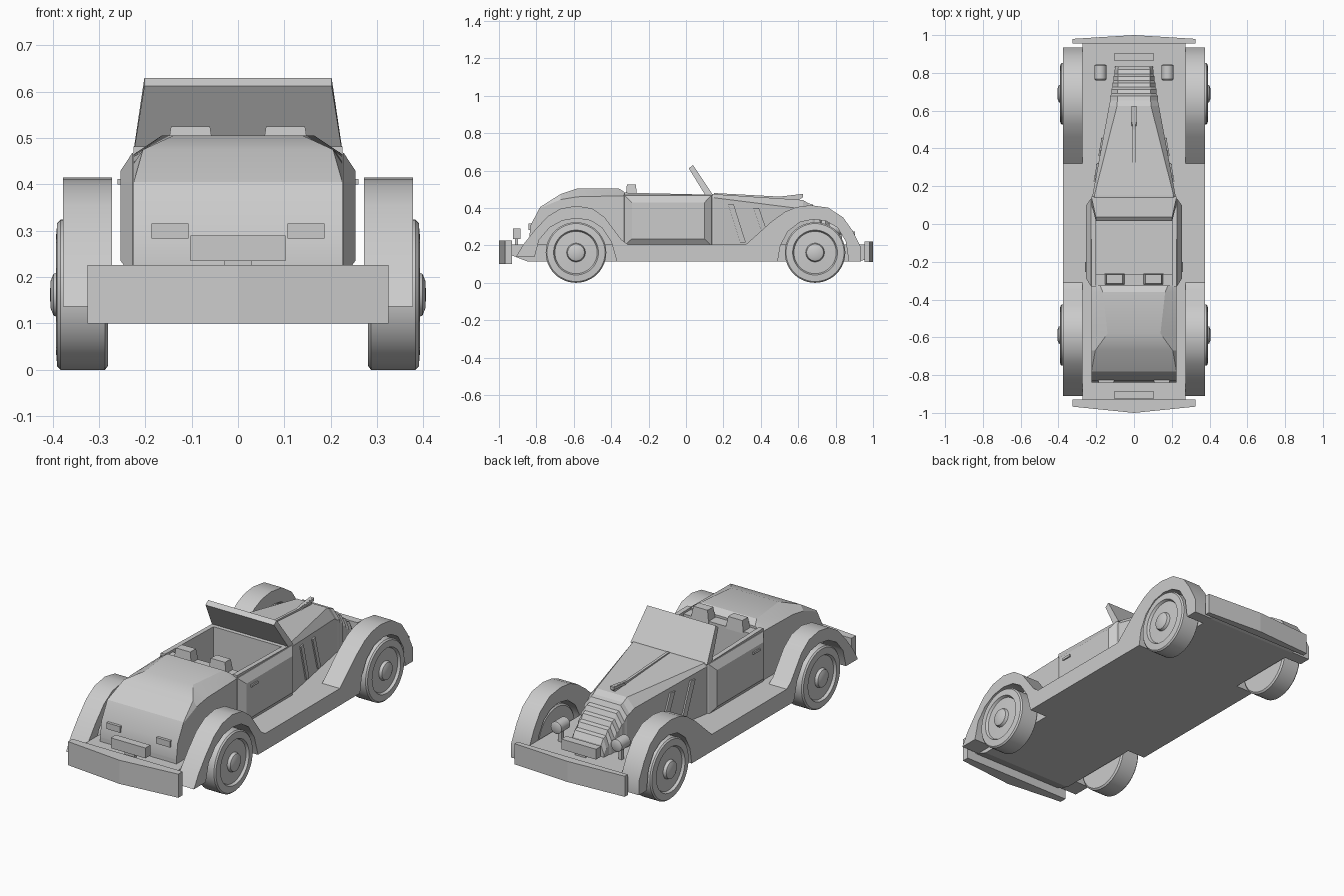
import bpy, bmesh
from math import pi
from mathutils import Vector, Matrix

if "Cube" in bpy.data.objects:
    bpy.data.objects.remove(bpy.data.objects["Cube"])

grey = bpy.data.materials.new("plain grey")
grey.use_nodes = True
grey.diffuse_color = (0.6, 0.6, 0.6, 1)
grey.node_tree.nodes["Principled BSDF"].inputs["Base Color"].default_value = (0.6, 0.6, 0.6, 1)


def finish(name, bm, angle=None):
    bmesh.ops.remove_doubles(bm, verts=bm.verts, dist=1e-5)
    bmesh.ops.recalc_face_normals(bm, faces=bm.faces)
    mesh = bpy.data.meshes.new(name)
    bm.to_mesh(mesh)
    bm.free()
    mesh.materials.append(grey)
    ob = bpy.data.objects.new(name, mesh)
    bpy.context.collection.objects.link(ob)
    if angle:
        bpy.ops.object.select_all(action='DESELECT')
        ob.select_set(True)
        bpy.context.view_layer.objects.active = ob
        bpy.ops.object.shade_smooth_by_angle(angle=angle)
    return ob


def loft(name, rings, angle=None):
    """Skin a list of equal closed rings and cap both ends."""
    bm = bmesh.new()
    loops = [[bm.verts.new(p) for p in ring] for ring in rings]
    for a, b in zip(loops, loops[1:]):
        for i in range(len(a)):
            j = (i + 1) % len(a)
            bm.faces.new((a[i], a[j], b[j], b[i]))
    bm.faces.new(loops[0])
    bm.faces.new(loops[-1])
    return finish(name, bm, angle)


def slab(name, outline, x0, x1, angle=None):
    """Side outline (y, z) extruded along x."""
    return loft(name, [[(x, y, z) for y, z in outline] for x in (x0, x1)], angle)


def box(name, x, y, z, taper=1.0):
    cx, cy = sum(x) / 2, sum(y) / 2
    ring = lambda s, h: [(cx + (a - cx) * s, cy + (b - cy) * s, h)
                         for a, b in ((x[0], y[0]), (x[1], y[0]), (x[1], y[1]), (x[0], y[1]))]
    return loft(name, [ring(1, z[0]), ring(taper, z[1])])


def lathe(name, profile, matrix, steps=48):
    """Spin (radius, x) points about the x axis."""
    bm = bmesh.new()
    pts = [bm.verts.new((x, 0, r)) for r, x in profile]
    edges = [bm.edges.new(e) for e in zip(pts, pts[1:])]
    bmesh.ops.spin(bm, geom=pts + edges, cent=(0, 0, 0), axis=(1, 0, 0),
                   angle=2 * pi, steps=steps, use_duplicate=False)
    bm.transform(matrix)
    return finish(name, bm, 0.6)


def section(y, w, shoulder, wt, top, bottom=0.19):
    return [(-w, y, bottom), (-w, y, shoulder), (-wt, y, top),
            (wt, y, top), (w, y, shoulder), (w, y, bottom)]


# Chassis and bowed bumpers
slab("chassis", [(-0.94, 0.15), (-0.94, 0.205), (0.975, 0.205), (0.975, 0.13),
                 (0.93, 0.115), (-0.85, 0.115)], -0.272, 0.272)


def bumper(name, inner, end, middle, z):
    plan = [(-0.325, inner), (-0.325, end), (0, middle), (0.325, end), (0.325, inner)]
    loft(name, [[(x, y, h) for x, y in plan] for h in z])


bumper("rear_bumper", -0.93, -0.967, -1.0, (0.1, 0.226))
bumper("front_bumper", 0.955, 0.98, 1.0, (0.11, 0.22))

# Fenders joined by running boards
fender = [(-0.91, 0.137), (-0.87, 0.205), (-0.81, 0.28), (-0.74, 0.355), (-0.67, 0.397),
          (-0.585, 0.412), (-0.5, 0.397), (-0.435, 0.35), (-0.345, 0.23), (-0.31, 0.205),
          (0.32, 0.205), (0.46, 0.33), (0.53, 0.38), (0.59, 0.405), (0.665, 0.415),
          (0.76, 0.402), (0.84, 0.35), (0.89, 0.28), (0.935, 0.19), (0.935, 0.115),
          (0.87, 0.115), (0.855, 0.22), (0.81, 0.295), (0.75, 0.33), (0.685, 0.34),
          (0.61, 0.325), (0.545, 0.275), (0.505, 0.2), (0.49, 0.115),
          (-0.37, 0.115), (-0.4, 0.22), (-0.45, 0.295), (-0.51, 0.333), (-0.585, 0.345),
          (-0.66, 0.333), (-0.73, 0.295), (-0.785, 0.23), (-0.81, 0.137)]
for side, s in (("right", -1), ("left", 1)):
    slab(side + "_fender", fender, s * 0.272, s * 0.377, 0.55)

# Wheels with recessed rims and domed hubs
wheel = [(0, 0.28), (0.153, 0.28), (0.162, 0.287), (0.162, 0.383), (0.155, 0.39),
         (0.12, 0.393), (0.113, 0.38), (0.05, 0.383), (0.045, 0.398), (0.03, 0.404), (0, 0.406)]
for end, y in (("rear", -0.588), ("front", 0.69)):
    for side, s in (("right", -1), ("left", 1)):
        lathe(f"{end}_{side}_wheel", wheel,
              Matrix.Translation((0, y, 0.162)) @ Matrix.Scale(s, 4, (1, 0, 0)))

# Rounded tail
loft("tail", [section(-0.84, 0.225, 0.225, 0.225, 0.23),
              section(-0.83, 0.225, 0.305, 0.225, 0.31),
              section(-0.78, 0.225, 0.4, 0.225, 0.405),
              section(-0.67, 0.225, 0.445, 0.205, 0.475),
              section(-0.58, 0.225, 0.46, 0.14, 0.505),
              section(-0.36, 0.225, 0.465, 0.165, 0.505),
              section(-0.325, 0.225, 0.465, 0.18, 0.482)], 0.45)

# Hood with stepped grille
steps = []
for i in range(5):
    y, z = 0.655 + i * 0.035, 0.425 - i * 0.031
    w, wt = 0.126 - i * 0.006, 0.088 - i * 0.001
    steps += [section(y, w, z - 0.05, wt, z),
              section(y + 0.022, w, z - 0.055, wt, z - 0.006)]
loft("hood", [section(0.08, 0.225, 0.455, 0.215, 0.472),
              section(0.15, 0.22, 0.455, 0.21, 0.474),
              section(0.625, 0.132, 0.395, 0.09, 0.443)] + steps
     + [section(0.835, 0.1, 0.22, 0.083, 0.265)])
slab("hood_strip", [(0.15, 0.46), (0.15, 0.48), (0.5, 0.461), (0.62, 0.475),
                    (0.625, 0.458), (0.6, 0.44)], -0.007, 0.007)
slab("hood_ornament", [(0.52, 0.45), (0.54, 0.464), (0.625, 0.475), (0.625, 0.46)], -0.012, 0.012)

# Cockpit walls, bulged doors, handles and hood vents
hood_side = lambda y: 0.22 - (y - 0.15) * 0.185
for side, s in (("right", -1), ("left", 1)):
    slab(side + "_cockpit_wall", [(-0.33, 0.19), (-0.33, 0.482), (0.1, 0.472), (0.1, 0.19)],
         s * 0.2, s * 0.225)
    layers = [(0.215, -0.335, 0.14, 0.2, 0.47), (0.228, -0.33, 0.135, 0.2, 0.468),
              (0.253, -0.29, 0.1, 0.235, 0.43)]
    loft(side + "_door", [[(s * x, a, lo), (s * x, b, lo), (s * x, b, hi), (s * x, a, hi)]
                          for x, a, b, lo, hi in layers])
    box(side + "_door_handle", sorted((s * 0.25, s * 0.26)), (-0.255, -0.2), (0.4, 0.412))
    for n, y in enumerate((0.225, 0.36)):
        vent = [(y, 0.42 - n * 0.02), (y + 0.03, 0.42 - n * 0.02),
                (y + 0.095, 0.215), (y + 0.065, 0.215)]
        loft(f"{side}_hood_vent_{n + 1}",
             [[(s * (hood_side(a) + d), a, z) for a, z in vent] for d in (-0.02, 0.008)])

# Seats
box("seat_back", (-0.2, 0.2), (-0.33, -0.265), (0.2, 0.47))
for side, s in (("right", -1), ("left", 1)):
    box(side + "_seat_top", sorted((s * 0.05, s * 0.155)), (-0.322, -0.262), (0.46, 0.525), 0.8)

# Raked windscreen
loft("windscreen", [[(-w, a, za), (w, a, za), (w, b, zb), (-w, b, zb)]
                    for w, a, za, b, zb in ((0.226, 0.107, 0.462, 0.145, 0.468),
                                            (0.202, 0.015, 0.612, 0.037, 0.63))])

# Lamps and number plates
lamp = [(0, -0.04), (0.026, -0.04), (0.032, -0.033), (0.032, 0.04), (0.025, 0.044), (0, 0.044)]
for side, s in (("right", -1), ("left", 1)):
    place = Matrix.Translation((s * 0.178, 0.8, 0.29))
    lathe(side + "_headlamp", lamp, place @ Matrix.Rotation(pi / 2, 4, 'Z'), 24)
    box(side + "_headlamp_post", (s * 0.178 - 0.01, s * 0.178 + 0.01), (0.79, 0.81), (0.2, 0.27))
    box(side + "_tail_lamp", sorted((s * 0.107, s * 0.187)), (-0.842, -0.8), (0.283, 0.316))
for end, y, top in (("rear", -0.905, 0.29), ("front", 0.883, 0.275)):
    box(end + "_number_plate", (-0.102, 0.102), (y - 0.021, y + 0.021), (top - 0.055, top))
    box(end + "_plate_stand", (-0.03, 0.03), (y - 0.008, y + 0.008), (0.2, top - 0.05))
